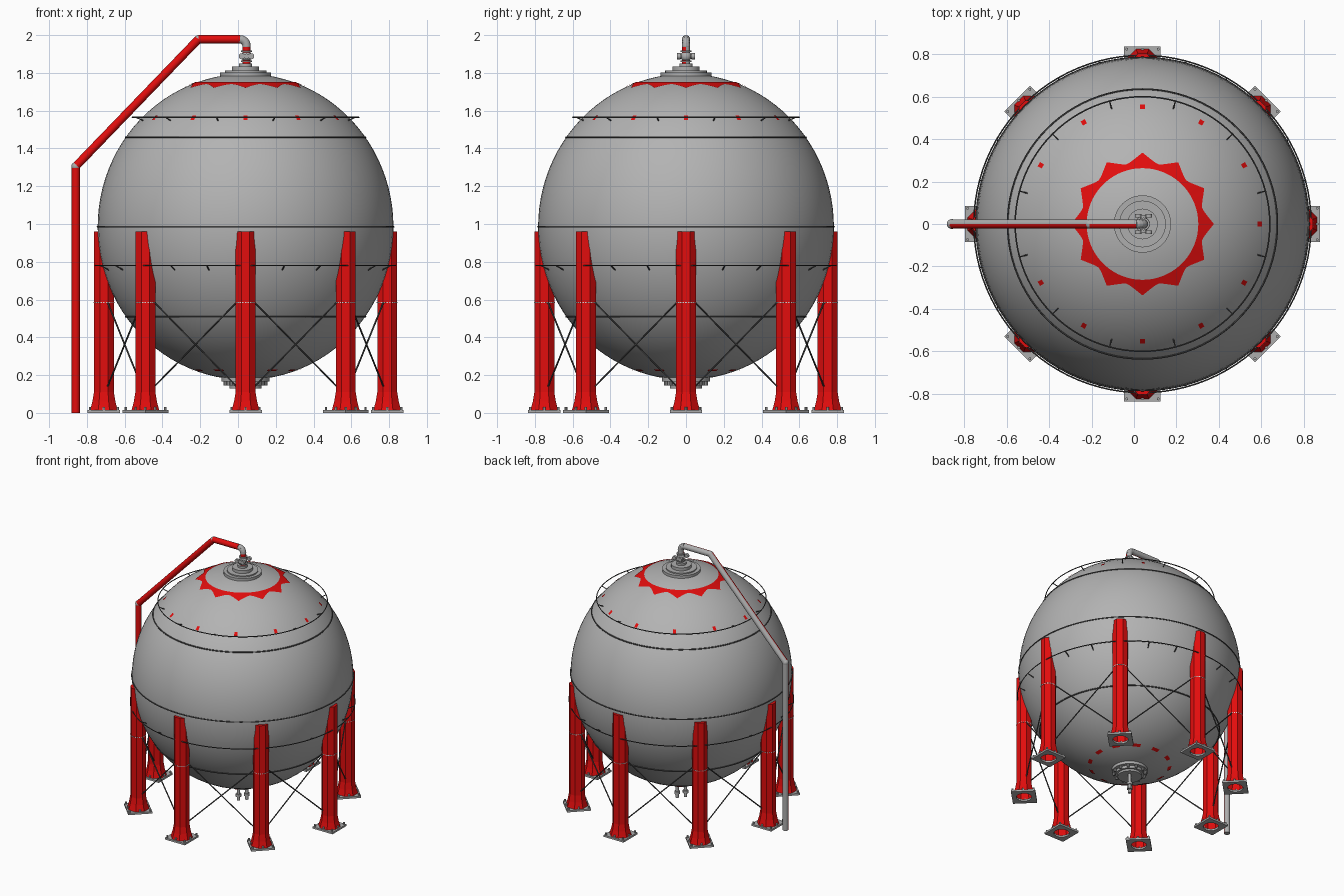
import bpy, bmesh
from math import pi, cos, sin, sqrt, radians
from mathutils import Vector, Matrix

if "Cube" in bpy.data.objects:
    bpy.data.objects.remove(bpy.data.objects["Cube"])

CX, ZC, RX, RZ = 0.04, 0.985, 0.783, 0.81   # tank centre and radii
LEG_R = 0.75                                # circle the legs stand on


def material(name, *rgb):
    m = bpy.data.materials.new(name)
    m.use_nodes = True
    m.diffuse_color = (*rgb, 1)
    m.node_tree.nodes["Principled BSDF"].inputs["Base Color"].default_value = (*rgb, 1)
    return m


TANK = material("tank grey", 0.45, 0.45, 0.45)
STEEL = material("fitting grey", 0.42, 0.42, 0.42)
RED = material("red paint", 0.76, 0.004, 0.004)
DARK = material("dark grey", 0.07, 0.07, 0.07)
PALE = material("pale grey", 0.68, 0.68, 0.68)


def finish(bm, name, *mats, smooth=True):
    me = bpy.data.meshes.new(name)
    bm.normal_update()
    bm.to_mesh(me)
    bm.free()
    ob = bpy.data.objects.new(name, me)
    bpy.context.collection.objects.link(ob)
    for m in mats:
        me.materials.append(m)
    if smooth:
        bpy.ops.object.select_all(action="DESELECT")
        ob.select_set(True)
        bpy.context.view_layer.objects.active = ob
        bpy.ops.object.shade_smooth_by_angle(angle=radians(35))
    return ob


def polar(r, a, z):
    return Vector((CX + r * cos(a), r * sin(a), z))


def on_tank(r, a, side, off=0.004):
    h = sqrt(1 - (r / RX) ** 2)
    return polar(r * (1 + off), a, ZC + side * (RZ + off) * h)


def lathe(bm, profile, segs, place, outline=lambda a: 1, turn=0, closed=False):
    """Spin (radius, height) points about z; outline reshapes the circle."""
    rings = []
    for r, z, *free in profile:
        ring = []
        for i in range(segs):
            a = turn + 2 * pi * i / segs
            k = r * (outline(a) if free else 1)
            ring.append(bm.verts.new(place @ Vector((k * cos(a), k * sin(a), z))))
        rings.append(ring)
    pairs = list(zip(rings, rings[1:])) + ([(rings[-1], rings[0])] if closed else [])
    for low, high in pairs:
        for i in range(segs):
            j = (i + 1) % segs
            bm.faces.new((low[i], low[j], high[j], high[i]))
    if not closed:
        bm.faces.new(rings[-1])
    return rings


def rod(bm, a, b, r, segs=8):
    a, b = Vector(a), Vector(b)
    rot = (b - a).to_track_quat("Z", "Y").to_matrix().to_4x4()
    bmesh.ops.create_cone(bm, cap_ends=True, segments=segs, radius1=r, radius2=r,
                          depth=(b - a).length, matrix=Matrix.Translation((a + b) / 2) @ rot)


def ball(bm, p, r):
    bmesh.ops.create_uvsphere(bm, u_segments=16, v_segments=8, radius=r,
                              matrix=Matrix.Translation(p))


def hoop(bm, r, z, thick):
    profile = [(r + thick * cos(t * pi / 3), z + thick * sin(t * pi / 3)) for t in range(6)]
    lathe(bm, profile, 96, Matrix.Translation((CX, 0, 0)), closed=True)


def patch(bm, inner, outer, start, end, steps, side):
    """Thin painted plate that follows the tank between two radius rules."""
    rows = []
    for i in range(steps + 1):
        a = start + (end - start) * i / steps
        rows.append([bm.verts.new(on_tank(r, a, side)) for r in (inner(a), outer(a))])
    for (p, q), (s, t) in zip(rows, rows[1:]):
        bm.faces.new((p, q, t, s) if side > 0 else (s, t, q, p))


# Tank shell
bm = bmesh.new()
bmesh.ops.create_uvsphere(bm, u_segments=96, v_segments=48, radius=1,
                          matrix=Matrix.Translation((CX, 0, ZC)) @ Matrix.Diagonal((RX, RX, RZ, 1)))
finish(bm, "tank_shell", TANK)

# Weld seams
bm = bmesh.new()
for z in (ZC - 0.475, ZC, ZC + 0.475):
    hoop(bm, RX * sqrt(1 - ((z - ZC) / RZ) ** 2) + 0.001, z, 0.0045)
finish(bm, "weld_seams", DARK)

# Water rings with their short brackets
bm = bmesh.new()
hoop(bm, 0.6, 1.565, 0.0035)
hoop(bm, 0.795, 0.78, 0.0035)
for k in range(24):
    a = k * pi / 12
    if k % 2:
        rod(bm, polar(0.6, a, 1.565), polar(0.562, a, 1.548), 0.0035, 6)
    if k % 3:
        rod(bm, polar(0.795, a, 0.78), polar(0.745, a, 0.755), 0.0035, 6)
finish(bm, "water_rings", DARK)


# Red star collar and marker spots
def star(a):
    wave = abs((a / (pi / 6)) % 1 - 0.5) * 2
    return 0.29 + 0.045 * wave ** 1.5


bm = bmesh.new()
patch(bm, lambda a: 0.262, star, 0, 2 * pi, 96, 1)
for k in range(12):
    a = k * pi / 6
    patch(bm, lambda t: 0.54, lambda t: 0.562, a - 0.02, a + 0.02, 1, 1)
    patch(bm, lambda t: 0.27, lambda t: 0.295, a - 0.1, a + 0.1, 4, -1)
finish(bm, "red_markings", RED, smooth=False)

# Manway flanges on the top and bottom
axis = Matrix.Translation((CX, 0, 0))
bm = bmesh.new()
lathe(bm, [(0.135, 1.77), (0.135, 1.803), (0.11, 1.803), (0.11, 1.812), (0.072, 1.812),
           (0.072, 1.835), (0.035, 1.835), (0.035, 1.85)], 40, axis)
finish(bm, "top_manway", STEEL)
bm = bmesh.new()
lathe(bm, [(0.127, 0.2), (0.127, 0.165), (0.1, 0.165), (0.1, 0.145), (0.085, 0.145),
           (0.085, 0.13)], 40, axis)
for k in range(12):
    p = polar(0.112, (k + 0.5) * pi / 6, 0.175)
    rod(bm, p, p - Vector((0, 0, 0.03)), 0.009)
finish(bm, "bottom_manway", STEEL)

# Twin drain nozzles
bm = bmesh.new()
for s in (-1, 1):
    x, y = CX + s * 0.02, s * 0.023
    rod(bm, (x, y, 0.14), (x, y, 0.015), 0.012, 12)
    rod(bm, (x, y, 0.065), (x, y, 0.045), 0.02, 12)
finish(bm, "drain_nozzles", STEEL)

# Vent pipe: painted red on its front half only
path = [(-0.859, 0, 0), (-0.859, 0, 1.305), (-0.21, 0, 1.978), (0.01, 0, 1.978)]
bm = bmesh.new()
for a, b in zip(path, path[1:]):
    rod(bm, a, b, 0.022, 16)
rod(bm, (CX + 0.005, 0, 1.945), (CX + 0.005, 0, 1.83), 0.021, 16)
bm.normal_update()
for f in bm.faces:
    f.material_index = int(f.normal.y < -0.01)
finish(bm, "vent_pipe", STEEL, RED)

# Grey pipe elbows
bm = bmesh.new()
ball(bm, path[1], 0.0235)
ball(bm, path[2], 0.022)
bend = [(0.01 + 0.035 * sin(t * pi / 10), 0, 1.943 + 0.035 * cos(t * pi / 10)) for t in range(6)]
for a, b in zip(bend, bend[1:]):
    rod(bm, a, b, 0.022, 16)
    ball(bm, b, 0.022)
finish(bm, "pipe_elbows", STEEL)

# Valve under the vent pipe
bm = bmesh.new()
rod(bm, (CX + 0.005, -0.042, 1.888), (CX + 0.005, 0.042, 1.888), 0.014, 12)
ball(bm, (CX + 0.005, 0, 1.888), 0.029)
for s in (-1, 1):
    for dx in (-0.02, 0.03):
        rod(bm, (CX + dx, s * 0.03, 1.888), (CX + dx, s * 0.048, 1.888), 0.016, 12)
    rod(bm, (CX + 0.005, 0, 1.888 + s * 0.03), (CX + 0.005, 0, 1.888 + s * 0.022), 0.03, 16)
finish(bm, "vent_valve", STEEL)


# Eight legs, each with a square foot plate, bolts and a dashed joint
def square(a):
    return 1 / max(abs(cos(a)), abs(sin(a)))


legs, plates, joints = bmesh.new(), bmesh.new(), bmesh.new()
for k in range(8):
    a = k * pi / 4
    place = Matrix.Translation(polar(LEG_R, a, 0)) @ Matrix.Rotation(a, 4, "Z")
    lathe(legs, [(0.08, 0.013), (0.076, 0.025), (0.066, 0.06), (0.057, 0.11), (0.057, 0.96)],
          8, place, turn=pi / 8)
    lathe(plates, [(0.055, 0), (0.086, 0, True), (0.086, 0.014, True), (0.055, 0.014)],
          16, place, outline=square, closed=True)
    for n in range(8):
        t = n * pi / 4
        p = place @ Vector((0.074 * cos(t) * square(t), 0.074 * sin(t) * square(t), 0.01))
        rod(plates, p, p + Vector((0, 0, 0.02)), 0.007, 6)
    rod(joints, place @ Vector((0, 0, 0.09)), place @ Vector((0, 0, 0.1)), 0.05)
    for n in range(24):
        t = n * pi / 12
        edge = 0.0525 / cos((t + pi / 8) % (pi / 4) - pi / 8)
        bmesh.ops.create_cube(joints, size=1, matrix=place @ Matrix.Rotation(t, 4, "Z") @
                              Matrix.Translation((edge, 0, 0.585)) @
                              Matrix.Diagonal((0.004, 0.008, 0.006, 1)))
finish(legs, "support_legs", RED, smooth=False)
finish(plates, "foot_plates", STEEL, smooth=False)
finish(joints, "leg_joints", PALE, smooth=False)

# Crossed tie rods between neighbouring legs
bm = bmesh.new()
for k in range(8):
    for i, j in ((k, k + 1), (k + 1, k)):
        top, foot = polar(LEG_R, i * pi / 4, 0), polar(LEG_R, j * pi / 4, 0)
        p = top.lerp(foot, 0.09) + Vector((0, 0, 0.585))
        q = foot.lerp(top, 0.09) + Vector((0, 0, 0.14))
        rod(bm, p, q, 0.0045, 6)
finish(bm, "tie_rods", DARK)
